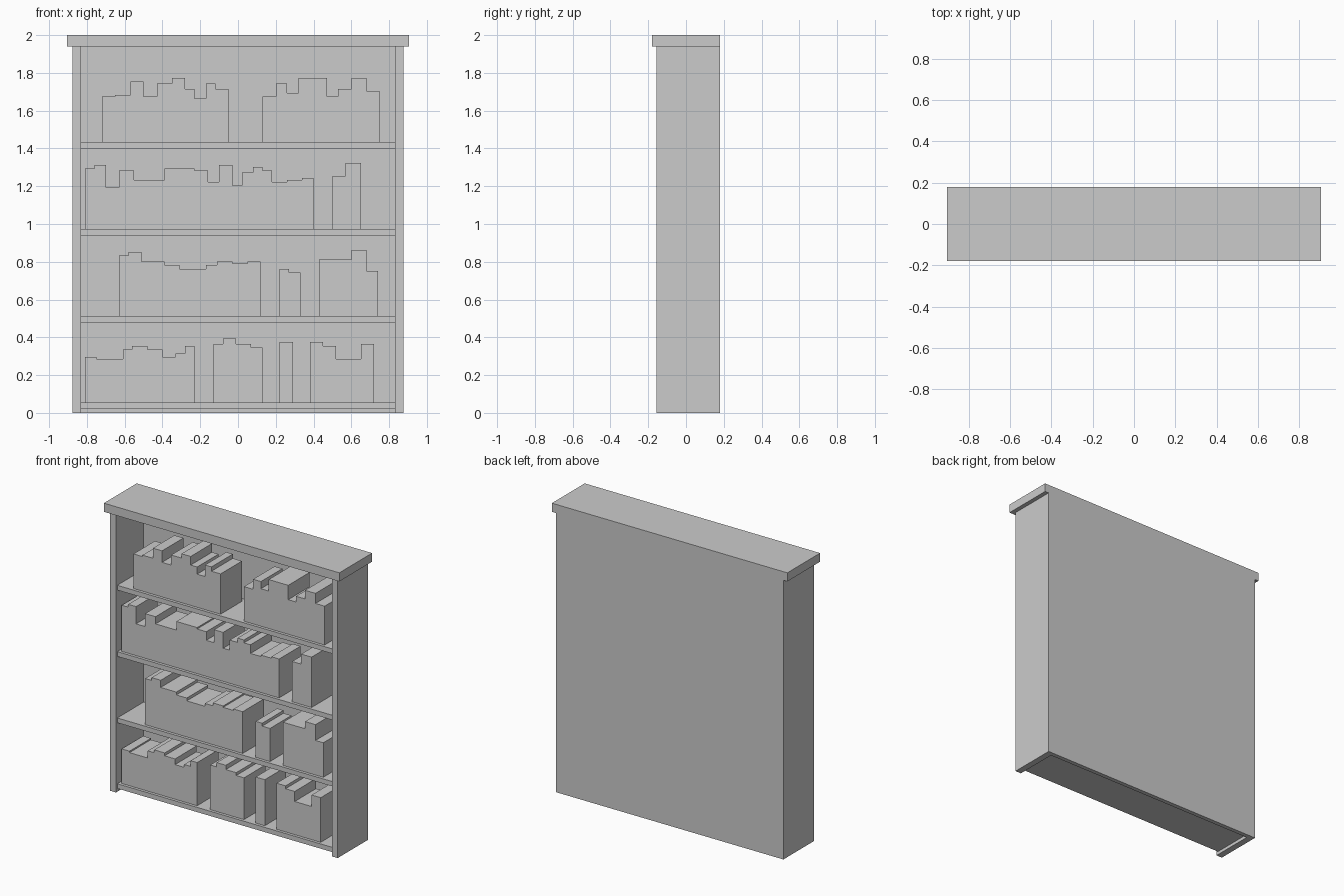
import bpy
import bmesh
from mathutils import Vector

cube = bpy.data.objects.get("Cube")
if cube:
    bpy.data.objects.remove(cube, do_unlink=True)

# Single flat finish
grey = bpy.data.materials.new("plain grey")
grey.use_nodes = True
colour = (0.6, 0.6, 0.6, 1)
grey.diffuse_color = colour
grey.node_tree.nodes["Principled BSDF"].inputs["Base Color"].default_value = colour


def add_box(bm, low, high):
    """Add an axis-aligned box between two corners."""
    low, high = Vector(low), Vector(high)
    verts = bmesh.ops.create_cube(bm, size=1)["verts"]
    bmesh.ops.scale(bm, vec=high - low, verts=verts)
    bmesh.ops.translate(bm, vec=(low + high) / 2, verts=verts)


def make_object(name, boxes):
    """Create one flat-shaded object from a list of boxes."""
    bm = bmesh.new()
    for low, high in boxes:
        add_box(bm, low, high)
    mesh = bpy.data.meshes.new(name)
    bm.to_mesh(mesh)
    bm.free()
    mesh.materials.append(grey)
    obj = bpy.data.objects.new(name, mesh)
    bpy.context.scene.collection.objects.link(obj)
    return obj


# Main dimensions
INNER, OUTER = 0.83, 0.875
FRONT, BACK = -0.155, 0.18
BACK_INNER = 0.15
SHELF_FRONT = -0.14
SHELF_THICK = 0.033
BOOK_FRONT, BOOK_BACK = -0.12, 0.115
TOP_UNDER = 1.94

# Case
make_object("top_board", [((-0.905, -0.18, TOP_UNDER), (0.905, BACK, 2))])
make_object("right_side_panel", [((-OUTER, FRONT, 0), (-INNER, BACK, TOP_UNDER))])
make_object("left_side_panel", [((INNER, FRONT, 0), (OUTER, BACK, TOP_UNDER))])
make_object("back_panel", [((-INNER, BACK_INNER, 0), (INNER, BACK, TOP_UNDER))])


def shelf_with_books(name, top, groups):
    """Build a shelf and its rows of books: edges and heights in hundredths."""
    make_object(name + "_shelf", [((-INNER, SHELF_FRONT, top - SHELF_THICK),
                                   (INNER, BACK_INNER, top))])
    boxes = []
    for edges, heights in groups:
        for start, end, height in zip(edges, edges[1:], heights):
            boxes.append(((start / 100, BOOK_FRONT, top),
                          (end / 100, BOOK_BACK, top + height / 100)))
    make_object(name + "_books", boxes)


# Shelves and books, from bottom to top
shelf_with_books("bottom", 0.055, [
    ([-81, -75, -67, -61, -56, -48, -40, -33, -28, -23],
     [24, 23, 23, 28, 30, 28, 24, 26, 30]),
    ([-13, -8, -1, 7, 13], [31, 34, 31, 29]),
    ([22, 29], [32]),
    ([38, 45, 52, 58, 65, 72], [32, 30, 23, 23, 31]),
])
shelf_with_books("lower", 0.512, [
    ([-63, -58, -51, -45, -39, -31, -25, -17, -11, -3, 5, 12],
     [32, 34, 29, 29, 27, 25, 25, 27, 29, 28, 29]),
    ([22, 27, 33], [25, 23]),
    ([43, 51, 60, 68, 74], [30, 30, 35, 24]),
])
shelf_with_books("upper", 0.973, [
    ([-81, -76, -70, -63, -55, -46, -39, -30, -23, -16,
      -10, -3, 2, 8, 13, 18, 26, 34, 40],
     [32, 34, 22, 31, 26, 26, 32, 32, 31, 25, 34, 23, 30, 33, 31, 25, 26, 27]),
    ([50, 57, 65], [28, 35]),
])
shelf_with_books("top", 1.434, [
    ([-72, -65, -57, -50, -43, -35, -28, -23, -17, -12, -5],
     [24, 25, 32, 24, 31, 34, 28, 23, 31, 28]),
    ([13, 20, 26, 32, 39, 47, 53, 60, 68, 75],
     [24, 31, 26, 34, 34, 24, 28, 34, 27]),
])
